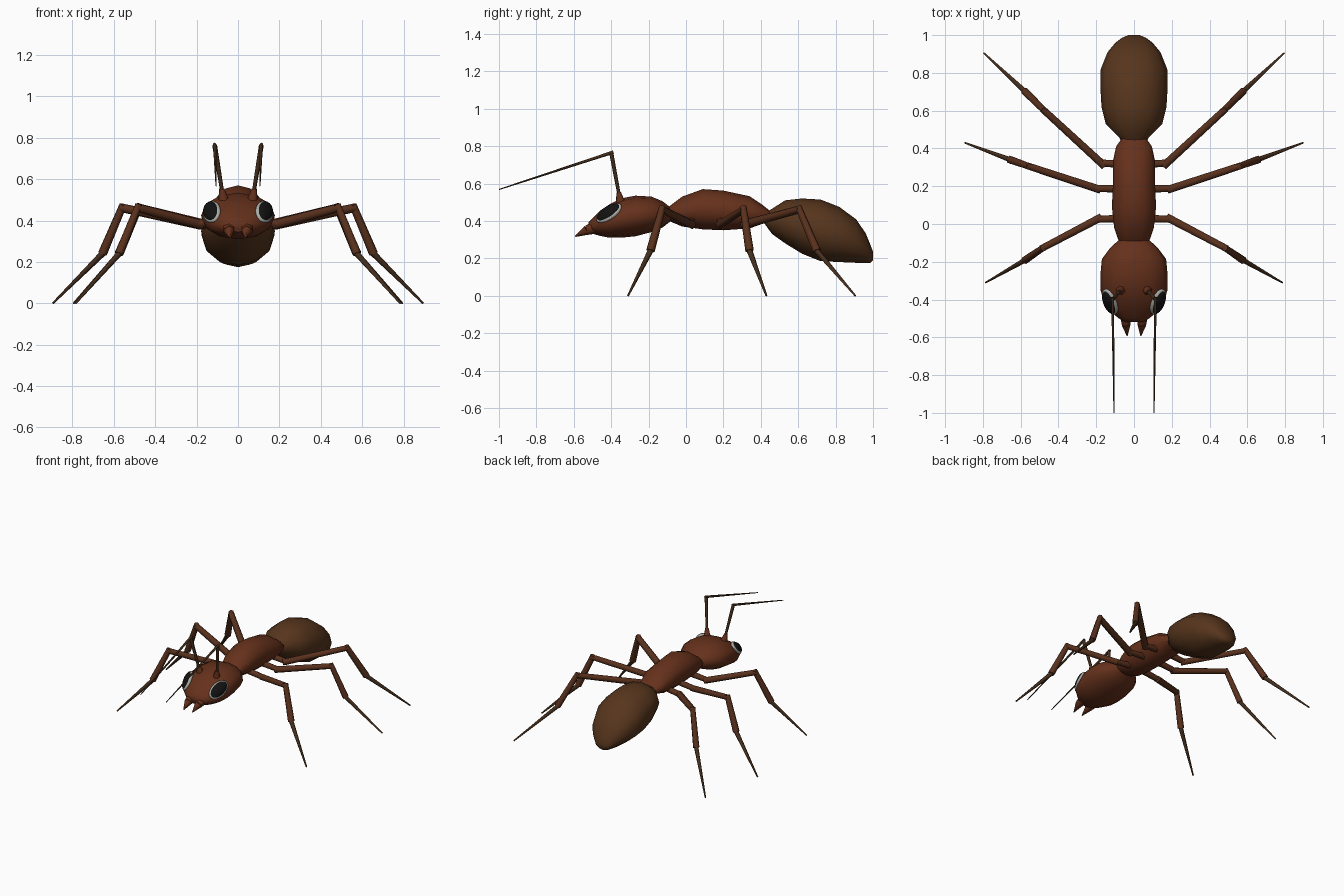
import bpy, bmesh, math
from mathutils import Vector, Matrix

if "Cube" in bpy.data.objects:
    bpy.data.objects.remove(bpy.data.objects["Cube"])


def material(name, rgb):
    m = bpy.data.materials.new(name)
    m.diffuse_color = (*rgb, 1)
    m.use_nodes = True
    m.node_tree.nodes["Principled BSDF"].inputs["Base Color"].default_value = m.diffuse_color
    return m


RED = material("red_brown", (0.13, 0.03, 0.011))
BROWN = material("dark_brown", (0.095, 0.036, 0.012))
LEG = material("leg_brown", (0.10, 0.03, 0.012))
TIP = material("tip_brown", (0.06, 0.028, 0.012))
BLACK = material("eye_black", (0.006, 0.006, 0.006))
GREY = material("eye_rim_grey", (0.4, 0.4, 0.38))


def finish(name, bm, mats, angle=50):
    bmesh.ops.recalc_face_normals(bm, faces=bm.faces)
    me = bpy.data.meshes.new(name)
    bm.to_mesh(me)
    bm.free()
    for m in mats:
        me.materials.append(m)
    me.shade_smooth()
    me.set_sharp_from_angle(angle=math.radians(angle))
    ob = bpy.data.objects.new(name, me)
    bpy.context.collection.objects.link(ob)
    return ob


def body(name, sections, mat, sides=12):
    """Loft of elliptical rings: (y, top z, bottom z, half width)."""
    bm = bmesh.new()
    rings = []
    for y, top, bot, w in sections:
        c, h = (top + bot) / 2, (top - bot) / 2
        rings.append([bm.verts.new((w * math.cos(a), y, c + h * math.sin(a)))
                      for a in (2 * math.pi * i / sides for i in range(sides))])
    for r, s in zip(rings, rings[1:]):
        for i in range(sides):
            j = (i + 1) % sides
            bm.faces.new((r[i], r[j], s[j], s[i]))
    bm.faces.new(rings[0])
    bm.faces.new(rings[-1])
    return finish(name, bm, [mat])


def limb(name, segments, mats, sides=6):
    """Chain of tapered rods: (start, end, start radius, end radius, material index)."""
    bm = bmesh.new()
    for a, b, r1, r2, mi in segments:
        a, b = Vector(a), Vector(b)
        d = b - a
        rot = d.to_track_quat('Z', 'Y').to_matrix().to_4x4()
        old = set(bm.faces)
        bmesh.ops.create_cone(bm, cap_ends=True, segments=sides, radius1=r1, radius2=r2,
                              depth=d.length, matrix=Matrix.Translation((a + b) / 2) @ rot)
        for f in set(bm.faces) - old:
            f.material_index = mi
    return finish(name, bm, mats, 65)


def blob(name, centre, axes, radii, mat):
    """Ellipsoid whose local axes are given by three directions."""
    bm = bmesh.new()
    bmesh.ops.create_uvsphere(bm, u_segments=16, v_segments=10, radius=1)
    m = Matrix([a * r for a, r in zip(axes, radii)]).transposed().to_4x4()
    bmesh.ops.transform(bm, matrix=Matrix.Translation(centre) @ m, verts=bm.verts)
    return finish(name, bm, [mat], 180)


# Body: head, thorax, abdomen
body("head", [(-0.08, 0.47, 0.40, 0.075), (-0.125, 0.505, 0.365, 0.125),
              (-0.185, 0.53, 0.34, 0.17), (-0.27, 0.535, 0.318, 0.178),
              (-0.35, 0.52, 0.31, 0.177), (-0.41, 0.488, 0.31, 0.16),
              (-0.46, 0.455, 0.32, 0.13), (-0.50, 0.415, 0.332, 0.08),
              (-0.52, 0.395, 0.345, 0.05)], RED)
body("thorax", [(-0.11, 0.46, 0.41, 0.06), (-0.08, 0.485, 0.395, 0.085),
                (-0.02, 0.53, 0.37, 0.105), (0.09, 0.57, 0.355, 0.117),
                (0.20, 0.562, 0.35, 0.112), (0.34, 0.532, 0.36, 0.11),
                (0.41, 0.485, 0.385, 0.095), (0.46, 0.445, 0.39, 0.06)], RED)
body("abdomen", [(0.42, 0.44, 0.385, 0.055), (0.46, 0.465, 0.33, 0.08),
                 (0.53, 0.51, 0.28, 0.15), (0.62, 0.52, 0.225, 0.172),
                 (0.72, 0.514, 0.185, 0.178), (0.82, 0.475, 0.18, 0.176),
                 (0.91, 0.408, 0.176, 0.14), (0.96, 0.335, 0.175, 0.098),
                 (0.985, 0.275, 0.176, 0.065), (1.0, 0.235, 0.19, 0.03)], BROWN)

# Leg joints: coxa root, coxa end, knee, ankle, foot
legs = {
    "front_leg": [(0.05, 0.03, 0.40), (0.185, 0.03, 0.382), (0.48, -0.125, 0.46),
                  (0.575, -0.19, 0.24), (0.785, -0.31, 0.0)],
    "middle_leg": [(0.05, 0.185, 0.40), (0.19, 0.185, 0.382), (0.555, 0.305, 0.46),
                   (0.655, 0.34, 0.24), (0.895, 0.43, 0.0)],
    "hind_leg": [(0.05, 0.315, 0.40), (0.165, 0.315, 0.382), (0.475, 0.60, 0.46),
                 (0.575, 0.70, 0.24), (0.795, 0.905, 0.0)],
}

for side, s in (("right", 1), ("left", -1)):
    def mir(p):
        return Vector((p[0] * s, p[1], p[2]))

    # Legs
    for name, pts in legs.items():
        c0, c1, knee, ankle, foot = [mir(p) for p in pts]
        over = (knee - c1).normalized() * 0.012
        limb(f"{side}_{name}", [
            (c0, c1 + over, 0.024, 0.021, 0),
            (c1 - over, knee + over, 0.024, 0.021, 0),
            (knee + Vector((0, 0, 0.016)), ankle, 0.019, 0.023, 0),
            (ankle + (ankle - foot) * 0.03, foot, 0.016, 0.005, 1)], [LEG, TIP])

    # Antennae: elbowed, with a small socket
    base, elbow, tip = mir((0.07, -0.35, 0.50)), mir((0.113, -0.40, 0.765)), mir((0.106, -1.0, 0.568))
    limb(f"{side}_antenna", [
        (base, base.lerp(elbow, 0.2), 0.026, 0.013, 0),
        (base, elbow, 0.009, 0.012, 1),
        (elbow + Vector((0, 0.012, 0.003)), tip, 0.009, 0.003, 1)], [RED, TIP])

    # Mandibles
    limb(f"{side}_mandible", [
        (mir((0.045, -0.47, 0.37)), mir((0.042, -0.53, 0.35)), 0.036, 0.026, 0),
        (mir((0.042, -0.53, 0.35)), mir((0.036, -0.592, 0.317)), 0.026, 0.003, 0)], [RED])

    # Eyes with pale rims
    n = mir((0.65, -0.53, 0.55)).normalized()
    u = mir((0.04, 0.13, 0.08))
    u = (u - n * u.dot(n)).normalized()
    v = n.cross(u)
    c = mir((0.127, -0.412, 0.442))
    blob(f"{side}_eye_rim", c, (u, v, n), (0.081, 0.049, 0.021), GREY)
    blob(f"{side}_eye", c + n * 0.006, (u, v, n), (0.073, 0.042, 0.024), BLACK)
